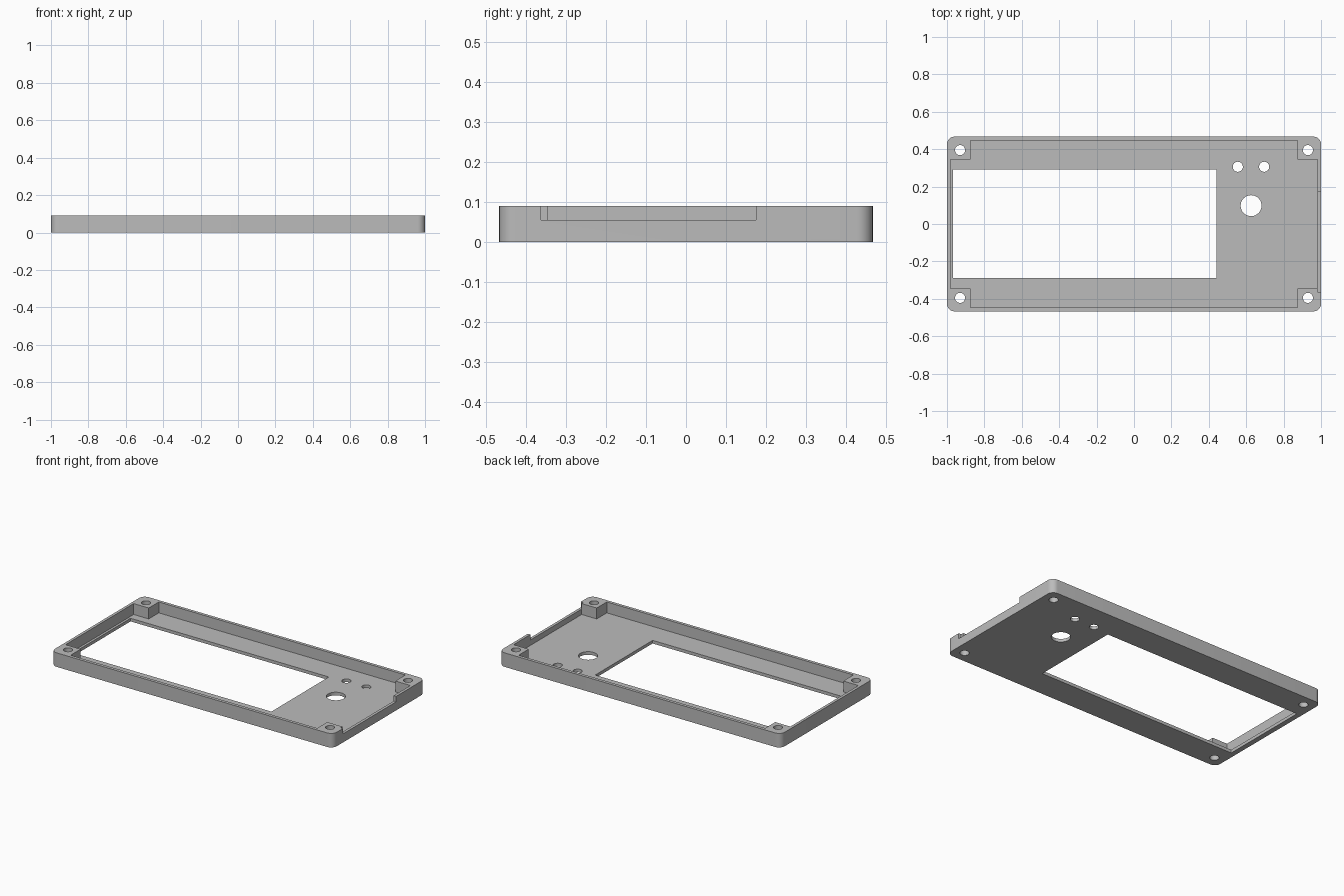
import bpy
import bmesh
from math import cos, sin, pi

cube = bpy.data.objects.get("Cube")
if cube:
    bpy.data.objects.remove(cube, do_unlink=True)

HX, HY, HEIGHT, FLOOR = 1.0, 0.467, 0.09, 0.02

grey = bpy.data.materials.new("light grey plastic")
grey.use_nodes = True
colour = (0.5, 0.5, 0.5, 1)
grey.diffuse_color = colour
grey.node_tree.nodes["Principled BSDF"].inputs["Base Color"].default_value = colour


def prism(name, outline, z0, z1):
    """Extrude a flat outline from z0 to z1."""
    bm = bmesh.new()
    face = bm.faces.new([bm.verts.new((x, y, z0)) for x, y in outline])
    top = bmesh.ops.extrude_face_region(bm, geom=[face])["geom"]
    bmesh.ops.translate(bm, vec=(0, 0, z1 - z0),
                        verts=[v for v in top if isinstance(v, bmesh.types.BMVert)])
    bmesh.ops.recalc_face_normals(bm, faces=bm.faces)
    mesh = bpy.data.meshes.new(name)
    bm.to_mesh(mesh)
    bm.free()
    mesh.materials.append(grey)
    obj = bpy.data.objects.new(name, mesh)
    bpy.context.collection.objects.link(obj)
    return obj


def rect(x0, x1, y0, y1):
    return [(x0, y0), (x1, y0), (x1, y1), (x0, y1)]


def circle(cx, cy, r, n=32):
    return [(cx + r * cos(2 * pi * i / n), cy + r * sin(2 * pi * i / n)) for i in range(n)]


def rounded_rect(hx, hy, r, steps=8):
    pts = []
    for k, (sx, sy) in enumerate([(1, 1), (-1, 1), (-1, -1), (1, -1)]):
        for i in range(steps + 1):
            a = pi / 2 * (k + i / steps)
            pts.append((sx * (hx - r) + r * cos(a), sy * (hy - r) + r * sin(a)))
    return pts


def cut(target, outline, z0=-0.1, z1=0.2):
    cutter = prism("cutter", outline, z0, z1)
    cutter.hide_render = True
    mod = target.modifiers.new("cut", "BOOLEAN")
    mod.operation, mod.solver, mod.object = "DIFFERENCE", "EXACT", cutter
    bpy.context.view_layer.objects.active = target
    bpy.ops.object.modifier_apply(modifier=mod.name)
    bpy.data.objects.remove(cutter, do_unlink=True)


# Shallow tray body with rounded corners
panel = prism("panel_tray", rounded_rect(HX, HY, 0.04), 0, HEIGHT)

# Cross-shaped cavity leaves a square post in each corner
ix, iy, px, py = 0.982, 0.447, 0.875, 0.345
cross = [(ix, -py), (ix, py), (px, py), (px, iy), (-px, iy), (-px, py),
         (-ix, py), (-ix, -py), (-px, -py), (-px, -iy), (px, -iy), (px, -py)]
cut(panel, cross, z0=FLOOR)

# Display window
cut(panel, rect(-0.967, 0.44, -0.29, 0.292))

# Screw holes through the posts
for sx in (-1, 1):
    for sy in (-1, 1):
        cut(panel, circle(sx * 0.93, sy * 0.395, 0.027))

# Control holes in the floor
for x, y, r in [(0.555, 0.306, 0.027), (0.696, 0.306, 0.027), (0.626, 0.098, 0.056)]:
    cut(panel, circle(x, y, r))

# Notch in the side wall
cut(panel, rect(ix, 1.1, -0.363, 0.175), z0=0.055)

# Smooth round walls, sharp edges
bpy.ops.object.select_all(action="DESELECT")
panel.select_set(True)
bpy.context.view_layer.objects.active = panel
bpy.ops.object.shade_smooth_by_angle(angle=pi / 6)
